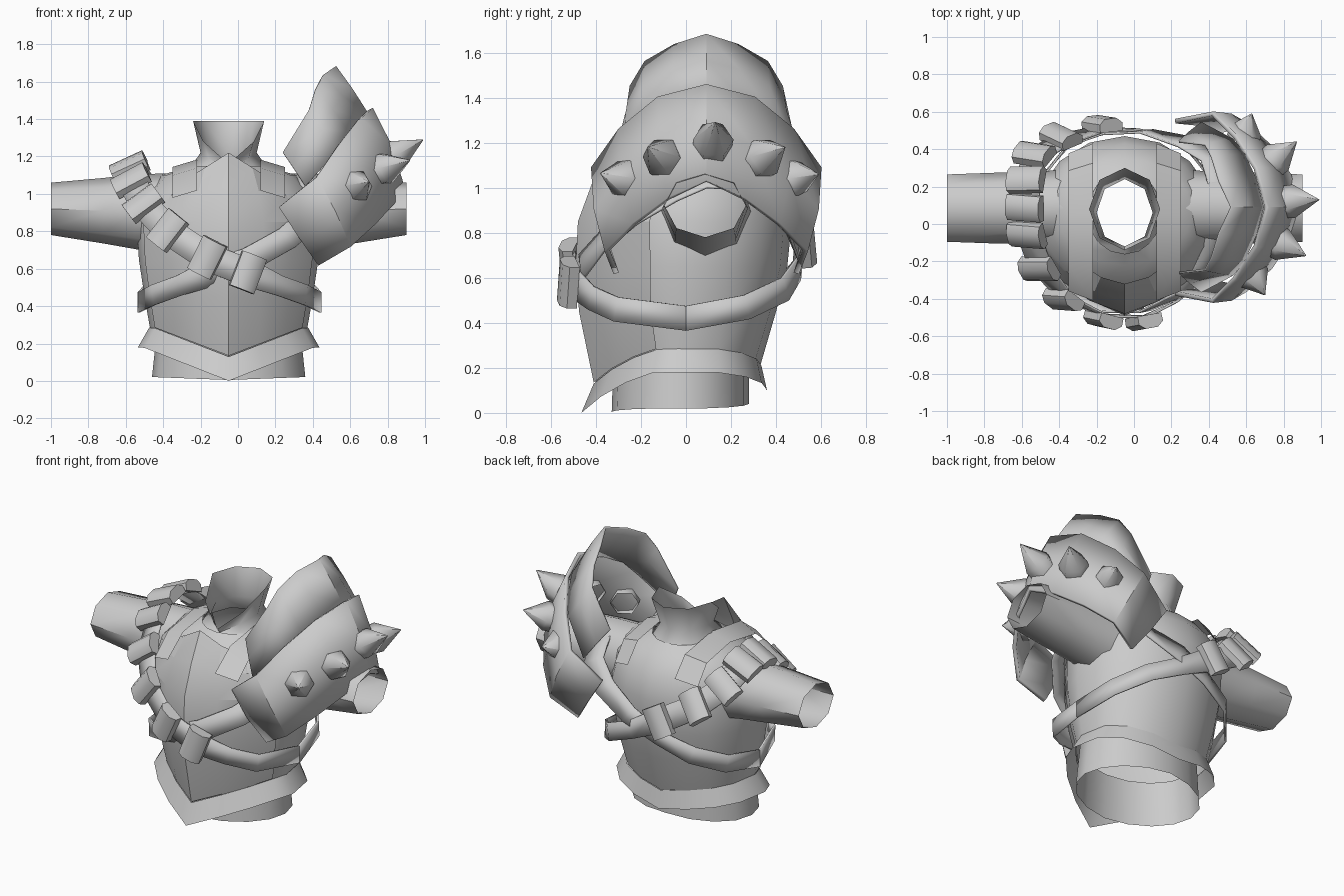
import bpy, bmesh, math
from mathutils import Vector

if "Cube" in bpy.data.objects:
    bpy.data.objects.remove(bpy.data.objects["Cube"])

CX = -0.05          # symmetry plane of the body
PY = 0.09           # symmetry plane of the shoulder guard
steel = bpy.data.materials.new("grey_steel")
steel.diffuse_color = (0.6, 0.6, 0.6, 1)
steel.use_nodes = True
steel.node_tree.nodes["Principled BSDF"].inputs["Base Color"].default_value = steel.diffuse_color


def finish(name, bm, angle=35, thick=0.0):
    bmesh.ops.recalc_face_normals(bm, faces=bm.faces[:])
    me = bpy.data.meshes.new(name)
    bm.to_mesh(me)
    bm.free()
    me.materials.append(steel)
    ob = bpy.data.objects.new(name, me)
    bpy.context.collection.objects.link(ob)
    bpy.ops.object.select_all(action='DESELECT')
    ob.select_set(True)
    bpy.context.view_layer.objects.active = ob
    bpy.ops.object.shade_smooth_by_angle(angle=math.radians(angle))
    if thick:
        mod = ob.modifiers.new("thickness", 'SOLIDIFY')
        mod.thickness = thick
        mod.offset = 0
    return ob


def skin(name, rows, closed=True, angle=35, thick=0.0):
    """Join rows of points with quads."""
    bm = bmesh.new()
    vs = [[bm.verts.new(p) for p in row] for row in rows]
    n = len(rows[0])
    for a, b in zip(vs, vs[1:]):
        for i in range(n if closed else n - 1):
            j = (i + 1) % n
            bm.faces.new((a[i], a[j], b[j], b[i]))
    return finish(name, bm, angle, thick)


def ring(z, rx, yf, yb, angles, z_side=None, z_back=None, keel=0.0, square=1.0):
    """Oval row; z may dip to front and back, keel points the front, square fills the back."""
    pts = []
    for a in angles:
        s, c = abs(math.sin(a)), math.cos(a)
        zz = z
        if z_side is not None:
            end = z if c > 0 else z_back
            zz = end + (z_side - end) * min(1, s * 1.06)
        if c > 0:
            c += (1 - s - c) * keel
        else:
            c = -abs(c) ** square
        pts.append((CX + rx * math.sin(a), (yf + yb) / 2 - (yb - yf) / 2 * c, zz))
    return pts


def mirror_x(p):
    return (2 * CX - p[0], p[1], p[2])


full = [2 * math.pi * i / 16 for i in range(16)]

# torso with shoulders
skin("torso", [
    ring(0.13, 0.42, -0.40, 0.33, full, 0.28, 0.21, 0.45, 0.75),
    ring(0.45, 0.45, -0.46, 0.40, full, keel=0.4, square=0.8),
    ring(0.65, 0.48, -0.47, 0.45, full, keel=0.3, square=0.9),
    ring(0.85, 0.49, -0.44, 0.47, full, keel=0.15),
    ring(1.00, 0.45, -0.36, 0.43, full),
    ring(1.10, 0.36, -0.22, 0.35, full),
    ring(1.15, 0.20, -0.16, 0.28, full)])

# hip tube and flared skirt plate
skin("hip", [ring(0.005, 0.41, -0.33, 0.28, full, 0.02, 0.04),
             ring(0.30, 0.38, -0.32, 0.28, full)])
skin("skirt_plate", [ring(0.13, 0.425, -0.41, 0.335, full, 0.285, 0.21, 0.45, 0.75),
                     ring(0.00, 0.485, -0.465, 0.36, full, 0.18, 0.10, 0.45, 0.75)])

# neck collar, dipping to a notch in front
octo = [2 * math.pi * i / 8 for i in range(8)]
top = ring(1.39, 0.19, -0.14, 0.30, octo)
for k, z in ((0, 1.16), (1, 1.28), (7, 1.28)):
    top[k] = (top[k][0], top[k][1], z)
waist = ring(1.22, 0.15, -0.12, 0.24, octo)
for k, z in ((0, 1.13), (1, 1.19), (7, 1.19)):
    waist[k] = (waist[k][0], waist[k][1], z)
skin("neck", [ring(1.12, 0.22, -0.18, 0.29, octo), waist, top], angle=60)

# breastplate with centre ridge and raised point
arc = [math.radians(a) for a in range(-66, 67, 22)]
skin("breastplate", [
    ring(0.135, 0.432, -0.41, 0.345, arc, 0.29, 0.2, 0.45),
    ring(0.45, 0.462, -0.475, 0.41, arc, keel=0.4),
    ring(0.65, 0.49, -0.49, 0.46, arc, keel=0.33),
    ring(0.85, 0.50, -0.48, 0.47, arc, keel=0.25),
    ring(1.04, 0.43, -0.41, 0.43, arc, 0.98, 0.9, 0.15),
    ring(1.22, 0.34, -0.32, 0.38, arc, 1.02, 0.9, 0.1)], False, 20)

# arms and shoulder straps on both sides
for side, flip in (("left", False), ("right", True)):
    rows = []
    for x, ry, rz, z in ((-0.35, 0.21, 0.22, 0.89), (-0.55, 0.19, 0.20, 0.905),
                         (-0.72, 0.19, 0.175, 0.91), (-1.0, 0.18, 0.14, 0.92)):
        rows.append([(x, 0.085 + ry * math.cos(a), z + rz * math.sin(a)) for a in octo])
    strap = [[(CX - w, y * (1.05 - (w - 0.17)), z - (w - 0.23) * 0.3) for w in (0.17, 0.30)]
             for y, z in ((-0.39, 1.0), (-0.24, 1.12), (0.05, 1.165), (0.31, 1.12), (0.41, 1.0))]
    if flip:
        rows = [[mirror_x(p) for p in r] for r in rows]
        strap = [[mirror_x(p) for p in r] for r in strap]
    skin(side + "_arm", rows, angle=50)
    skin(side + "_shoulder_strap", strap, False)

# crossing belts
path = [Vector(p) for p in (
    (0.44, 0.0, 0.42), (0.36, -0.31, 0.46), (0.22, -0.42, 0.51), (0.05, -0.50, 0.58),
    (-0.16, -0.49, 0.66), (-0.37, -0.39, 0.80), (-0.50, -0.23, 0.94), (-0.565, -0.05, 1.06),
    (-0.575, 0.09, 1.13), (-0.57, 0.23, 1.12), (-0.53, 0.36, 1.02), (-0.39, 0.45, 0.89),
    (-0.17, 0.51, 0.76), (0.05, 0.50, 0.64), (0.25, 0.44, 0.55), (0.39, 0.27, 0.47))]


def frame(i):
    """Tangent, width and outward directions along the belt."""
    p = path[i]
    t = (path[(i + 1) % len(path)] - path[i - 1]).normalized()
    n = p - Vector((CX, 0.05, 0))
    n.z = max(p.z - 0.72, 0) * 2.8
    n = (n - t * n.dot(t)).normalized()
    return p, t, t.cross(n), n


belt = []
for i in range(len(path)):
    p, t, w, n = frame(i)
    half = 0.075 if 3 <= i <= 12 else 0.055
    belt.append([p + w * half, p - w * half])
belt.append(belt[0])
skin("pouch_belt", belt, False, 20, thick=0.012)


def tuck(p):
    """Mirrored belt that lies closer to the body."""
    front = 0.86 if p[2] < 0.54 else 0.95
    y = 0.02 + (p[1] - 0.02) * (front if p[1] < 0 else 0.97)
    return (CX - (p[0] - CX) * 0.98, y, p[2] - max(p[2] - 0.62, 0) * 0.2)


skin("cross_belt", [[tuck(p) for p in r] for r in belt], False, 20, thick=0.012)

# rounded pouches riding on the belt
outline = ((-0.068, -0.01), (-0.07, 0.035), (-0.035, 0.062), (0.035, 0.062), (0.07, 0.035), (0.068, -0.01))
for i in range(3, 13):
    p, t, w, n = frame(i)
    bm = bmesh.new()
    ends = [[bm.verts.new(p + t * a + n * b + w * s) for a, b in outline] for s in (-0.098, 0.098)]
    for end in ends:
        bm.faces.new(end)
    for k in range(6):
        m = (k + 1) % 6
        bm.faces.new((ends[0][k], ends[0][m], ends[1][m], ends[1][k]))
    finish("belt_pouch", bm, 50)


# shoulder guard plates, front half mirrored to the back
def guard(name, half, bulge, thick):
    back = [[(p[0], 2 * PY - p[1], p[2]) for p in st] for st in half[-2::-1]]
    rows = []
    for a, b in half + back:
        a, b = Vector(a), Vector(b)
        m = (a + b) / 2
        rows.append((a, m + (m - Vector((0.3, PY, 0.9))).normalized() * bulge, b))
    skin(name, rows, False, 40, thick)


guard("lower_guard", [
    [(0.22, -0.37, 0.93), (0.43, -0.31, 0.62)],
    [(0.42, -0.41, 1.09), (0.60, -0.35, 0.72)],
    [(0.54, -0.29, 1.26), (0.73, -0.23, 0.84)],
    [(0.65, -0.12, 1.40), (0.83, -0.08, 0.95)],
    [(0.71, PY, 1.455), (0.88, PY, 1.03)]], 0.02, 0.025)
guard("upper_guard", [
    [(0.24, -0.26, 1.22), (0.36, -0.36, 1.04)],
    [(0.38, -0.245, 1.45), (0.53, -0.27, 1.23)],
    [(0.415, -0.18, 1.56), (0.59, -0.19, 1.33)],
    [(0.455, -0.05, 1.635), (0.65, -0.06, 1.40)],
    [(0.52, PY, 1.68), (0.69, PY, 1.43)]], 0.005, 0.012)

# spikes: six-sided collar and point
for base, tip in (((0.63, -0.27, 1.04), (0.70, -0.38, 1.065)),
                  ((0.77, -0.10, 1.13), (0.92, -0.17, 1.18)),
                  ((0.83, 0.12, 1.20), (0.99, 0.13, 1.29)),
                  ((0.75, 0.34, 1.13), (0.87, 0.44, 1.18)),
                  ((0.59, 0.48, 1.04), (0.63, 0.59, 1.06))):
    base, tip = Vector(base), Vector(tip)
    d = tip - base
    q = d.to_track_quat('Z', 'Y')
    rows = []
    for f, r in ((-0.3, 0.085), (0.15, 0.09), (1.0, 0.002)):
        rows.append([base + d * f + q @ Vector((r * math.cos(k * math.pi / 3), r * math.sin(k * math.pi / 3), 0))
                     for k in range(6)])
    skin("guard_spike", rows, angle=60)
